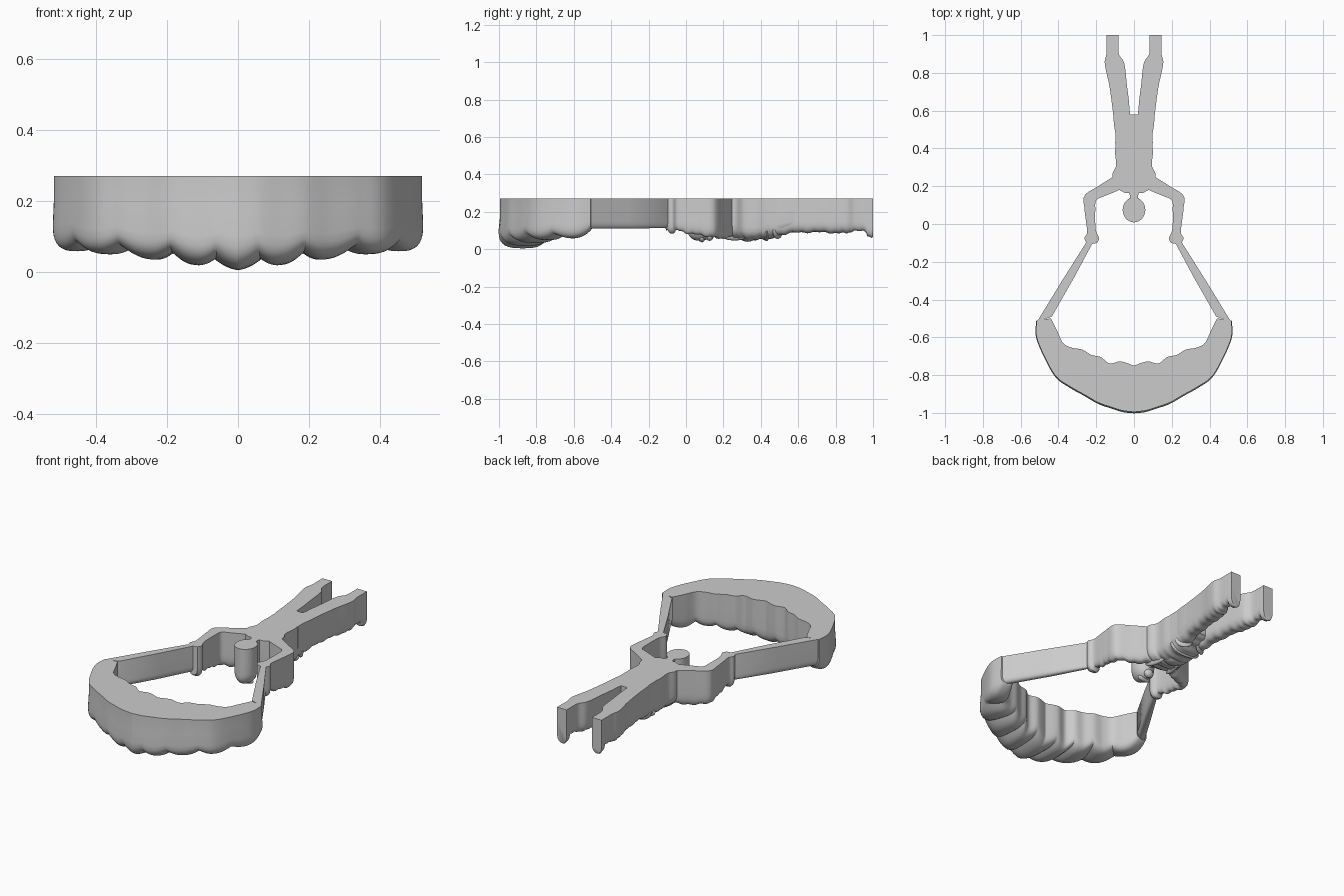
import bpy, bmesh, math
from mathutils import Vector, Matrix

if "Cube" in bpy.data.objects:
    bpy.data.objects.remove(bpy.data.objects["Cube"])

TOP = 0.27  # flat back plane shared by every part


def spline(keys, steps):
    """Catmull-Rom through key sections; returns (position, values)."""
    k = [Vector(a) for a in keys]
    out = []
    for i in range(len(k) - 1):
        a, b, c, d = k[max(i - 1, 0)], k[i], k[i + 1], k[min(i + 2, len(k) - 1)]
        for j in range(steps):
            t = j / steps
            out.append((i + t, (b * 2 + (c - a) * t + (a * 2 - b * 5 + c * 4 - d) * t * t
                                + (b * 3 - a - c * 3 + d) * t ** 3) * 0.5))
    return out + [(len(k) - 1, k[-1])]


def finish(name, bm):
    bmesh.ops.recalc_face_normals(bm, faces=bm.faces)
    me = bpy.data.meshes.new(name)
    bm.to_mesh(me)
    bm.free()
    ob = bpy.data.objects.new(name, me)
    bpy.context.collection.objects.link(ob)
    bpy.context.view_layer.objects.active = ob
    ob.select_set(True)
    bpy.ops.object.shade_smooth_by_angle(angle=math.radians(40))
    ob.select_set(False)
    return ob


def loft(name, sections, e=0.75, bulge=0.0, side=1, n=12):
    """Sections (px, py, qx, qy, wall_z, bottom_z): flat top, straight walls, round underside."""
    bm = bmesh.new()
    rings = []
    for px, py, qx, qy, zs, zb in sections:
        ring = [(px, py, TOP), (px, py, min(zs + 0.07, TOP - 0.01))]
        for i in range(n + 1):
            a = math.pi * i / n
            c, s = math.cos(a), max(math.sin(a), 0)
            w = 0.5 - 0.5 * math.copysign(abs(c) ** e, c)
            w -= bulge * max(c, 0) * (1 - s * 0.5)
            ring.append((px + (qx - px) * w, py + (qy - py) * w, zs - (zs - zb) * s ** e))
        ring += [(qx, qy, min(zs + 0.07, TOP - 0.01)), (qx, qy, TOP)]
        rings.append([bm.verts.new((x * side, y, z)) for x, y, z in ring])
    for r, s in zip(rings, rings[1:]):
        for i in range(len(r)):
            j = (i + 1) % len(r)
            bm.faces.new((r[i], r[j], s[j], s[i]))
    bm.faces.new(rings[0])
    bm.faces.new(rings[-1])
    return finish(name, bm)


def blob(name, loc, size, rot=0):
    bm = bmesh.new()
    bmesh.ops.create_uvsphere(bm, u_segments=20, v_segments=12, radius=1)
    bm.transform(Matrix.Translation(loc) @ Matrix.Rotation(rot, 4, 'Z') @ Matrix.Diagonal((*size, 1)))
    return finish(name, bm)


def ripple(secs, amp, freq):
    """Cloth creases along a limb."""
    return [(*v[:5], v[5] + amp * math.sin(p * freq) * math.sin(p * 2.3 + 1)) for p, v in secs]


# Canopy: crescent of nine inflated cells, one key per half cell
half = [(0, -.995, 0, -.75, .10, .005), (.06, -.988, .07, -.728, .10, .012),
        (.12, -.97, .13, -.738, .10, .02), (.19, -.945, .175, -.705, .105, .03),
        (.26, -.905, .225, -.693, .11, .035), (.34, -.86, .275, -.665, .115, .045),
        (.41, -.81, .33, -.655, .12, .05), (.465, -.72, .375, -.63, .125, .055),
        (.515, -.60, .405, -.57, .13, .06), (.515, -.51, .44, -.50, .14, .085)]
secs = []
for p, v in spline(half, 8):
    groove = 1 - abs(math.cos(math.pi * p / 2))
    v[5] += 0.024 * groove ** 1.3
    v[4] += 0.012 * groove
    secs.append(tuple(v))
mirror = [(-a, b, -c, d, e, f) for a, b, c, d, e, f in secs[:0:-1]]
loft("canopy", mirror + secs, e=0.65, bulge=0.03, n=18)

# Torso and hips
torso = [(-.05, .165, .05, .165, .15, .10), (-.10, .20, .10, .20, .13, .07),
         (-.115, .26, .115, .26, .13, .055), (-.095, .31, .095, .31, .12, .05),
         (-.10, .38, .10, .38, .12, .05), (-.095, .45, .095, .45, .13, .055),
         (-.105, .52, .105, .52, .14, .085), (-.11, .58, .11, .58, .15, .11)]
loft("torso", ripple(spline(torso, 8), 0.006, 7))

# Head, neck, helmet face details
neck = [(-.03, .10, .03, .10, .15, .09), (-.022, .15, .022, .15, .15, .10),
        (-.04, .20, .04, .20, .14, .09)]
loft("neck", [v for _, v in spline(neck, 4)])
head = [(.06 * -math.sin(a), .075 - .066 * math.cos(a), .06 * math.sin(a), .075 - .066 * math.cos(a),
         .12, .12 - .075 * math.sin(a) ** .6) for a in [.05 + i * (math.pi - .1) / 16 for i in range(17)]]
loft("head", head, e=1.0)
blob("goggles", (0, .085, .055), (.042, .016, .018))
blob("chin", (0, .125, .07), (.028, .022, .025))

# Chest pack and belt
blob("chest_pack", (0, .33, .075), (.06, .05, .035))
blob("belt", (0, .43, .085), (.1, .016, .042))

riser = [(.515, -.52, .435, -.49, .15, .11), (.385, -.307, .315, -.28, .15, .11),
         (.245, -.085, .20, -.065, .15, .115)]
arm = [(.245, -.11, .195, -.10, .15, .10), (.262, -.075, .185, -.075, .14, .085),
       (.248, -.045, .20, -.04, .15, .10), (.255, .02, .205, .0, .15, .085),
       (.262, .08, .205, .07, .14, .075), (.262, .15, .20, .125, .13, .065),
       (.19, .20, .155, .148, .13, .06), (.11, .25, .09, .175, .13, .06),
       (.06, .28, .05, .20, .13, .08)]
leg = [(.098, .42, .0, .42, .14, .07), (.10, .50, .0, .50, .14, .075),
       (.11, .58, .02, .58, .15, .088), (.12, .66, .028, .66, .15, .09),
       (.132, .74, .038, .74, .15, .09), (.148, .81, .045, .81, .15, .085),
       (.155, .86, .055, .86, .15, .088), (.146, .90, .08, .90, .15, .095),
       (.146, .955, .083, .955, .15, .098), (.146, .97, .083, .97, .13, .07),
       (.146, 1.0, .083, 1.0, .12, .066)]

for side, tag in ((1, "right"), (-1, "left")):
    loft("riser_" + tag, riser, side=side, e=0.8)
    loft("arm_" + tag, ripple(spline(arm, 7), 0.006, 6), side=side)
    loft("leg_" + tag, ripple(spline(leg, 7), 0.005, 6), side=side)
    # Harness straps over shoulder and thigh
    blob("shoulder_strap_" + tag, (.06 * side, .26, .075), (.016, .075, .028), .2 * side)
    blob("thigh_strap_" + tag, (.055 * side, .49, .095), (.05, .014, .04), -.5 * side)
